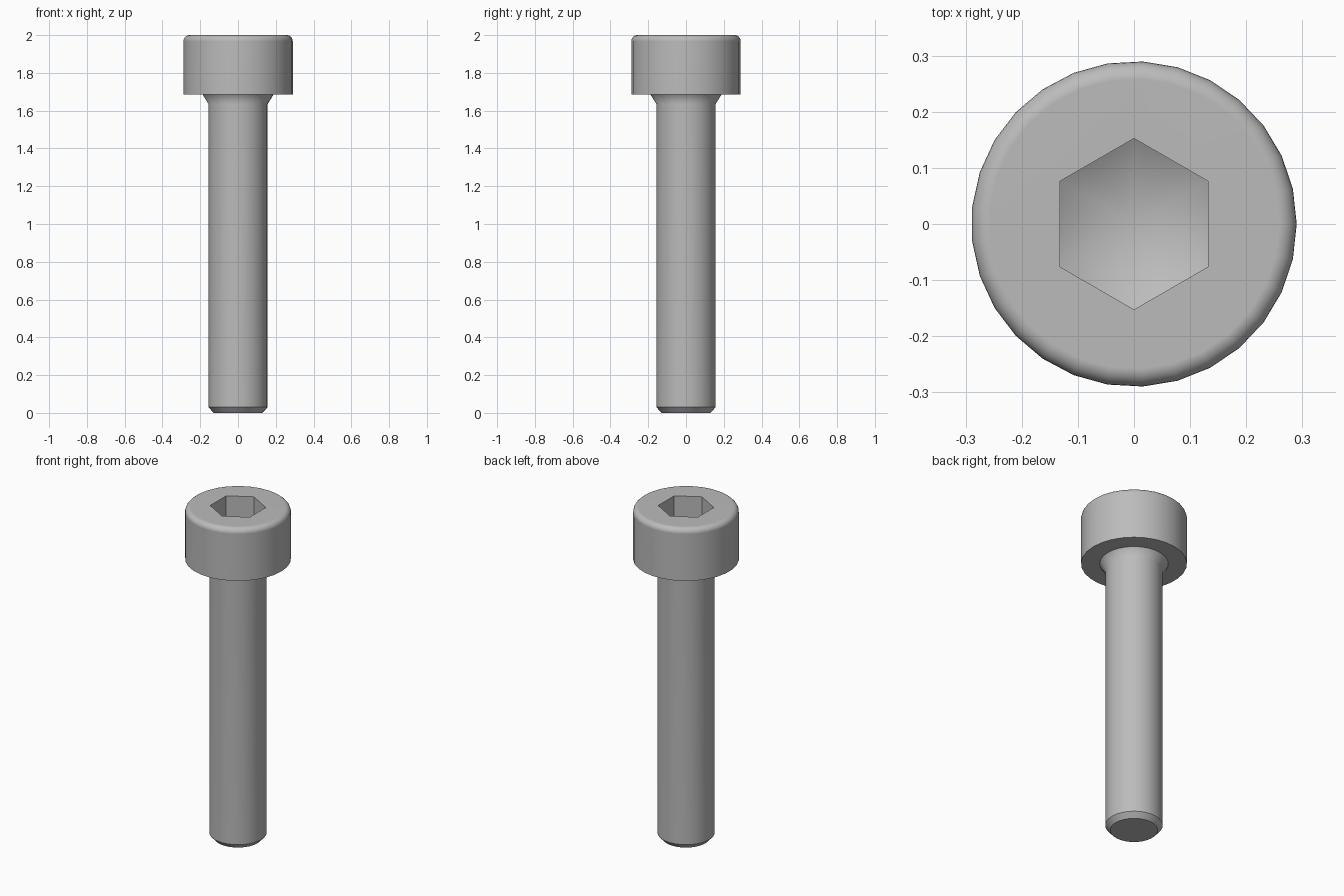
import bpy, bmesh
from math import sin, cos, pi, radians, sqrt, tan
from mathutils import Vector

cube = bpy.data.objects.get("Cube")
if cube:
    bpy.data.objects.remove(cube, do_unlink=True)

SIDES = 29
HEAD_R, SHAFT_R, NECK_R, TIP_R = 0.29, 0.157, 0.188, 0.13
HEAD_Z, NECK_Z, CHAMFER = 1.685, 1.635, 0.03
ROUND = 0.032
FLAT_R = 0.132            # socket centre to flat
CORNER_R = FLAT_R * 2 / sqrt(3)
SOCKET_Z = 1.863          # socket floor height at the corners

steel = bpy.data.materials.new("steel_grey")
steel.use_nodes = True
grey = (0.5, 0.5, 0.5, 1)
steel.diffuse_color = grey
steel.node_tree.nodes["Principled BSDF"].inputs["Base Color"].default_value = grey


def to_object(bm, name):
    bmesh.ops.recalc_face_normals(bm, faces=bm.faces[:])
    mesh = bpy.data.meshes.new(name)
    bm.to_mesh(mesh)
    bm.free()
    mesh.materials.append(steel)
    obj = bpy.data.objects.new(name, mesh)
    bpy.context.collection.objects.link(obj)
    return obj


# Screw body: one turned profile from the tip to the rounded head rim
profile = [(0, 0), (TIP_R, 0), (SHAFT_R, CHAMFER), (SHAFT_R, NECK_Z),
           (NECK_R, HEAD_Z), (HEAD_R, HEAD_Z)]
for i in range(7):
    a = i * pi / 12
    profile.append((HEAD_R - ROUND + ROUND * cos(a), 2 - ROUND + ROUND * sin(a)))
profile.append((0, 2))

bm = bmesh.new()
verts = [bm.verts.new((r, 0, z)) for r, z in profile]
edges = [bm.edges.new(pair) for pair in zip(verts, verts[1:])]
bmesh.ops.spin(bm, geom=verts + edges, cent=(0, 0, 0), axis=(0, 0, 1),
               angle=2 * pi, steps=SIDES)
bmesh.ops.remove_doubles(bm, verts=bm.verts[:], dist=0.0005)
# Turn the end fans into single flat caps
centres = [v for v in bm.verts if v.co.xy.length < 0.001]
bmesh.ops.dissolve_verts(bm, verts=centres)
screw = to_object(bm, "socket_head_screw")

# Socket cutter: hexagonal walls with a conical floor
bm = bmesh.new()
corners = [Vector((CORNER_R * sin(k * pi / 3), CORNER_R * cos(k * pi / 3), 0))
           for k in range(6)]
outline = [corners[k].lerp(corners[(k + 1) % 6], s / 8)
           for k in range(6) for s in range(8)]
slope = tan(radians(30))
tip_z = SOCKET_Z - CORNER_R * slope
tip = bm.verts.new((0, 0, tip_z))
floor = [bm.verts.new((p.x, p.y, tip_z + p.length * slope)) for p in outline]
top = [bm.verts.new((p.x, p.y, 2.1)) for p in outline]
n = len(outline)
for i in range(n):
    j = (i + 1) % n
    bm.faces.new((tip, floor[i], floor[j]))
    bm.faces.new((floor[i], top[i], top[j], floor[j]))
bm.faces.new(top)
cutter = to_object(bm, "socket_cutter")
cutter.hide_render = True

# Cut the socket, then drop the cutter
bpy.ops.object.select_all(action="DESELECT")
screw.select_set(True)
bpy.context.view_layer.objects.active = screw
cut = screw.modifiers.new("socket", "BOOLEAN")
cut.operation = "DIFFERENCE"
cut.solver = "EXACT"
cut.object = cutter
bpy.ops.object.modifier_apply(modifier=cut.name)
bpy.data.objects.remove(cutter, do_unlink=True)

# Smooth round surfaces, crisp machined edges
bpy.ops.object.shade_smooth_by_angle(angle=radians(35))
weighted = screw.modifiers.new("even_shading", "WEIGHTED_NORMAL")
weighted.keep_sharp = True
